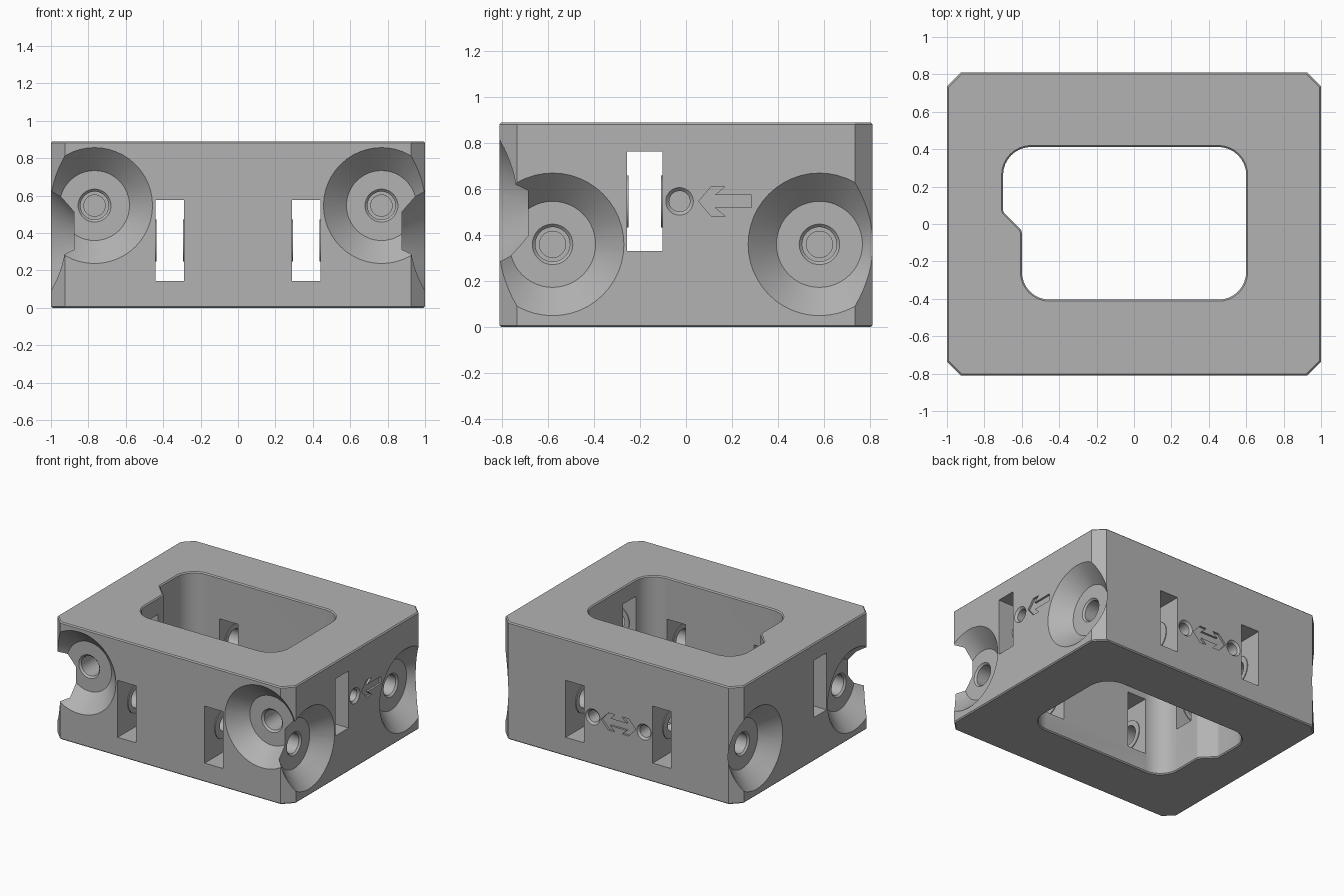
import bpy, bmesh
from math import sin, cos, tan, tau
from mathutils import Vector

cube = bpy.data.objects.get("Cube")
if cube:
    bpy.data.objects.remove(cube)

HX, HY, H = 1.0, 0.81, 0.89       # half width, half depth, height
SLOT_X, SLOT_Y = 0.365, -0.18     # nut slot centres
LOW, HIGH = 0.36, 0.547           # the two bolt heights

grey = bpy.data.materials.new("matte_grey")
grey.use_nodes = True
grey.diffuse_color = (0.45, 0.45, 0.45, 1)
grey.node_tree.nodes["Principled BSDF"].inputs["Base Color"].default_value = grey.diffuse_color


def to_object(name, bm):
    bmesh.ops.recalc_face_normals(bm, faces=bm.faces[:])
    mesh = bpy.data.meshes.new(name)
    bm.to_mesh(mesh)
    bm.free()
    obj = bpy.data.objects.new(name, mesh)
    bpy.context.scene.collection.objects.link(obj)
    return obj


def prism(name, outline, low, high, axis="z"):
    """Extrude a 2D outline along an axis."""
    place = {"x": lambda u, v, w: (w, u, v),
             "y": lambda u, v, w: (u, w, v),
             "z": lambda u, v, w: (u, v, w)}[axis]
    bm = bmesh.new()
    a, b = [[bm.verts.new(place(u, v, w)) for u, v in outline] for w in (low, high)]
    bm.faces.new(a)
    bm.faces.new(b)
    for i in range(len(a)):
        j = (i + 1) % len(a)
        bm.faces.new((a[i], a[j], b[j], b[i]))
    return to_object(name, bm)


def lathe(name, profile, origin, direction, sides=48):
    """Closed turned solid: profile of (radius, distance along direction)."""
    turn = Vector(direction).to_track_quat("Z", "Y")
    bm = bmesh.new()
    rings = [[bm.verts.new(Vector(origin) + turn @ Vector(
        (r * cos(tau * k / sides), r * sin(tau * k / sides), d))) for k in range(sides)]
        for r, d in profile]
    bm.faces.new(rings[0])
    bm.faces.new(rings[-1])
    for a, b in zip(rings, rings[1:]):
        for k in range(sides):
            j = (k + 1) % sides
            bm.faces.new((a[k], a[j], b[j], b[k]))
    return to_object(name, bm)


def combine(body, tool, operation="DIFFERENCE"):
    """Apply a boolean and discard the tool."""
    mod = body.modifiers.new("cut", "BOOLEAN")
    mod.operation, mod.solver, mod.object = operation, "EXACT", tool
    bpy.context.view_layer.update()
    result = bpy.data.meshes.new_from_object(
        body.evaluated_get(bpy.context.evaluated_depsgraph_get()))
    body.modifiers.clear()
    body.data = result
    bpy.data.objects.remove(tool)


def rounded(corners, steps=8):
    """Outline from (x, y, fillet radius) corners."""
    points = []
    for i, (x, y, r) in enumerate(corners):
        p = Vector((x, y))
        a = (Vector(corners[i - 1][:2]) - p).normalized()
        b = (Vector(corners[(i + 1) % len(corners)][:2]) - p).normalized()
        reach = r / tan(a.angle(b) / 2)
        centre = p + (a + b).normalized() * (r ** 2 + reach ** 2) ** 0.5
        start, end = p + a * reach - centre, p + b * reach - centre
        sweep = start.angle(end)
        for k in range(steps + 1):
            t = sweep * k / steps
            points.append(centre + (start * sin(sweep - t) + end * sin(t)) / sin(sweep))
    return points


def block(name, x0, x1, y0, y1, z0, z1):
    return prism(name, [(x0, y0), (x1, y0), (x1, y1), (x0, y1)], z0, z1)


# Block with cut corners and the central opening
c = 0.075
body = prism("housing_block", [
    (c - HX, -HY), (HX - c, -HY), (HX, c - HY), (HX, HY - c),
    (HX - c, HY), (c - HX, HY), (-HX, HY - c), (-HX, c - HY)], 0, H)
combine(body, prism("opening", rounded([
    (-0.6, -0.405, 0.15), (0.6, -0.405, 0.15), (0.6, 0.412, 0.15),
    (-0.7, 0.412, 0.15), (-0.7, 0.065, 0.03), (-0.6, -0.035, 0.03)]), -0.1, H + 0.1))

# Small chamfer on the top and bottom rims
bm = bmesh.new()
bm.from_mesh(body.data)
bm.normal_update()
rims = [e for e in bm.edges if len(e.link_faces) == 2
        and abs(e.verts[0].co.z - e.verts[1].co.z) < 1e-4
        and e.calc_face_angle(0) > 1]
bmesh.ops.bevel(bm, geom=rims, offset=0.008, segments=1, affect="EDGES")
bm.to_mesh(body.data)
bm.free()

# Nut slots through every wall
w, h = 0.077, 0.216
for s in (-1, 1):
    for t in (-1, 1):
        y0, y1 = sorted((t * 0.3, t * 0.9))
        combine(body, block("end_slot", s * SLOT_X - w, s * SLOT_X + w, y0, y1, LOW - h, LOW + h))
    x0, x1 = sorted((s * 0.5, s * 1.1))
    combine(body, block("side_slot", x0, x1, SLOT_Y - w, SLOT_Y + w, HIGH - h, HIGH + h))

# Thin raised seats on the slot walls
seat = [(0.113, -0.006), (0.113, 0.006)]
for s in (-1, 1):
    for side in (-w, w):
        for t in (-1, 1):
            combine(body, lathe("seat", seat, (s * SLOT_X + side, t * 0.58, LOW), (1, 0, 0)), "UNION")
        combine(body, lathe("seat", seat, (s * 0.767, SLOT_Y + side, HIGH), (0, 1, 0)), "UNION")

# Conical recesses with their stepped bolt holes
bolt = [(0.32, -0.01), (0.187, 0.123), (0.088, 0.123), (0.075, 0.136),
        (0.075, 0.635), (0.057, 0.635), (0.057, 0.85)]
for s in (-1, 1):
    combine(body, lathe("front_bolt", bolt, (s * 0.767, -HY, HIGH), (0, 1, 0)))
    for t in (-1, 1):
        combine(body, lathe("side_bolt", bolt, (s * HX, t * 0.58, LOW), (-s, 0, 0)))

# Small blind holes beside the slots
pin = [(0.07, -0.01), (0.045, 0.015), (0.045, 0.3)]
combine(body, lathe("side_pin", pin, (HX, -0.028, HIGH), (-1, 0, 0), 32))
for s in (-1, 1):
    combine(body, lathe("back_pin", pin, (s * 0.215, HY, LOW), (0, -1, 0), 32))

# Engraved arrows: single on one side, double on the back
half = [(0.285, 0.027), (0.125, 0.027), (0.17, 0.065), (0.11, 0.065)]
single = half + [(0.055, 0)] + [(u, -v) for u, v in reversed(half)]
combine(body, prism("side_arrow", [(u, HIGH + v) for u, v in single], HX - 0.015, HX + 0.02, "x"))
head = [(0.07, 0.027), (0.03, 0.065), (0.085, 0.065), (0.145, 0)]
right = head + [(u, -v) for u, v in reversed(head[:-1])]
double = right + [(-u, -v) for u, v in right]
combine(body, prism("back_arrow", [(u, LOW + v) for u, v in double], HY - 0.015, HY + 0.02, "y"))

# Finish
body.data.materials.clear()
body.data.materials.append(grey)
for poly in body.data.polygons:
    poly.material_index = 0
bpy.ops.object.select_all(action="DESELECT")
body.select_set(True)
bpy.context.view_layer.objects.active = body
bpy.ops.object.shade_smooth_by_angle(angle=0.5)
